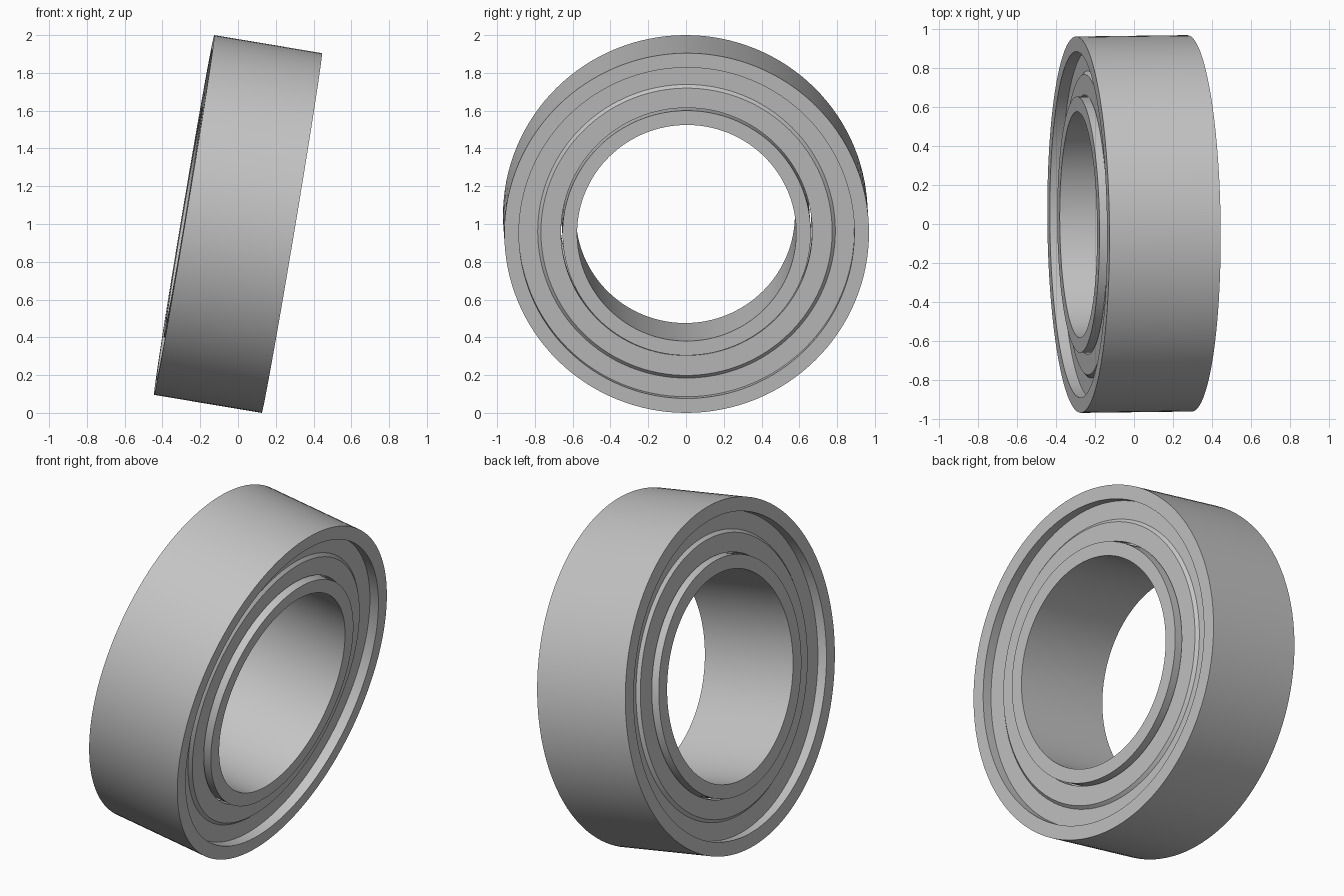
import bpy
import bmesh
from math import sin, cos, pi, radians
from mathutils import Matrix

cube = bpy.data.objects.get("Cube")
if cube:
    bpy.data.objects.remove(cube, do_unlink=True)

SEGMENTS = 128
HALF_WIDTH = 0.289
OUTER_RADIUS = 0.9655
BORE_RADIUS = 0.58
SEAT_RADIUS = 0.888     # inside of the outer ring
SHOULDER_RADIUS = 0.657  # outside of the inner ring

steel = bpy.data.materials.new("grey steel")
steel.use_nodes = True
grey = (0.55, 0.55, 0.55, 1.0)
steel.diffuse_color = grey
steel.node_tree.nodes["Principled BSDF"].inputs["Base Color"].default_value = grey

# Tilted pose shared by every part
POSE = (Matrix.Translation((0, 0, 1))
        @ Matrix.Rotation(radians(0.7), 4, 'Z')
        @ Matrix.Rotation(radians(9.5), 4, 'Y'))


def lathe(name, profile):
    """Spin a closed (axial, radius) profile around the x axis."""
    bm = bmesh.new()
    rings = []
    for i in range(SEGMENTS):
        a = 2 * pi * i / SEGMENTS
        rings.append([bm.verts.new((x, r * sin(a), r * cos(a))) for x, r in profile])
    count = len(profile)
    for i, ring in enumerate(rings):
        following = rings[(i + 1) % SEGMENTS]
        for j in range(count):
            k = (j + 1) % count
            bm.faces.new((ring[j], ring[k], following[k], following[j]))
    bmesh.ops.recalc_face_normals(bm, faces=bm.faces)
    mesh = bpy.data.meshes.new(name)
    bm.to_mesh(mesh)
    bm.free()
    mesh.materials.append(steel)
    obj = bpy.data.objects.new(name, mesh)
    bpy.context.collection.objects.link(obj)
    obj.matrix_world = POSE
    bpy.ops.object.select_all(action='DESELECT')
    obj.select_set(True)
    bpy.context.view_layer.objects.active = obj
    bpy.ops.object.shade_smooth_by_angle(angle=radians(30))
    return obj


def sleeve(name, inner, outer):
    w = HALF_WIDTH
    return lathe(name, [(-w, inner), (w, inner), (w, outer), (-w, outer)])


# Outer and inner races
sleeve("outer_ring", SEAT_RADIUS, OUTER_RADIUS)
sleeve("inner_ring", BORE_RADIUS, SHOULDER_RADIUS)

# Recessed shields with a raised, bevelled centre, one on each end
for name, side in (("left_shield", 1), ("right_shield", -1)):
    low = side * (HALF_WIDTH - 0.056)
    high = side * (HALF_WIDTH - 0.04)
    back = side * (HALF_WIDTH - 0.1)
    lathe(name, [(back, SEAT_RADIUS), (low, SEAT_RADIUS), (low, 0.788),
                 (high, 0.771), (high, 0.665), (back, 0.665)])
